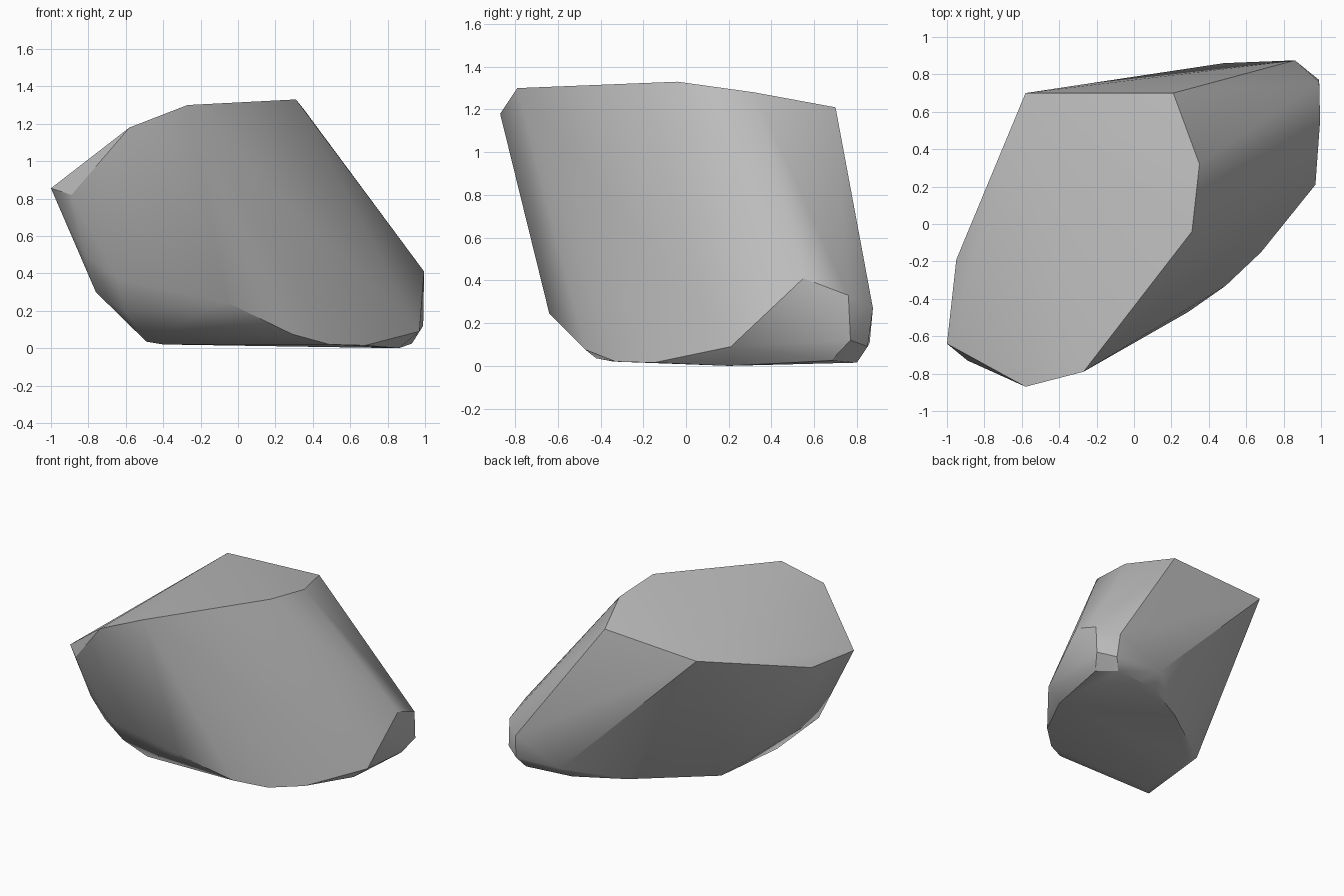
import bpy
import bmesh
import math

default_cube = bpy.data.objects.get("Cube")
if default_cube is not None:
    bpy.data.objects.remove(default_cube, do_unlink=True)


def make_material(name, colour):
    material = bpy.data.materials.new(name)
    material.use_nodes = True
    material.diffuse_color = colour
    shader = material.node_tree.nodes["Principled BSDF"]
    shader.inputs["Base Color"].default_value = colour
    return material


def make_hull(name, corners, material):
    """Wrap a convex skin around the given corners."""
    mesh = bpy.data.meshes.new(name)
    bm = bmesh.new()
    for corner in corners:
        bm.verts.new(corner)
    bmesh.ops.convex_hull(bm, input=bm.verts[:])
    # Drop any corner left inside the skin
    loose = [vert for vert in bm.verts if not vert.link_faces]
    bmesh.ops.delete(bm, geom=loose, context="VERTS")
    bmesh.ops.recalc_face_normals(bm, faces=bm.faces[:])
    bm.to_mesh(mesh)
    bm.free()
    mesh.materials.append(material)
    obj = bpy.data.objects.new(name, mesh)
    bpy.context.collection.objects.link(obj)
    return obj


# Sloping cap outline
cap = [
    (-.58, .7, 1.17), (.21, .7, 1.21), (.35, .32, 1.28), (.31, -.04, 1.33),
    (-.27, -.79, 1.3), (-.58, -.87, 1.18), (-1, -.64, .855), (-.95, -.19, .88),
]

# Chipped flank at the front right corner
front_flank = [
    (-.89, -.73, .82), (-.82, -.64, .5), (-.64, -.67, .37),
    (-.76, -.55, .3), (-.6, -.56, .19), (-.06, -.64, .245),
]

# Blunt end facing the left side
blunt_end = [
    (.995, .55, .41), (.99, .76, .33), (.99, .77, .12), (.97, .21, .09),
    (.86, .875, .27), (.87, .85, .09), (.48, .86, .11),
]

# Outline of the base
base = [
    (-.49, -.42, .035), (-.4, -.34, .02), (.29, -.47, .075), (.49, -.33, .02),
    (.68, -.15, .015), (.86, .2, 0), (.93, .68, .025), (.82, .8, .015),
    (.6, .78, .02), (.45, .76, .02), (.1, .57, .02), (-.38, .15, .02),
    (-.43, .18, .04),
]

stone = make_material("stone_grey", (.5, .5, .5, 1))
rock = make_hull("rock", cap + front_flank + blunt_end + base, stone)

# Soft facets with crisp main ridges
bpy.ops.object.select_all(action="DESELECT")
rock.select_set(True)
bpy.context.view_layer.objects.active = rock
bpy.ops.object.shade_smooth_by_angle(angle=math.radians(30))
